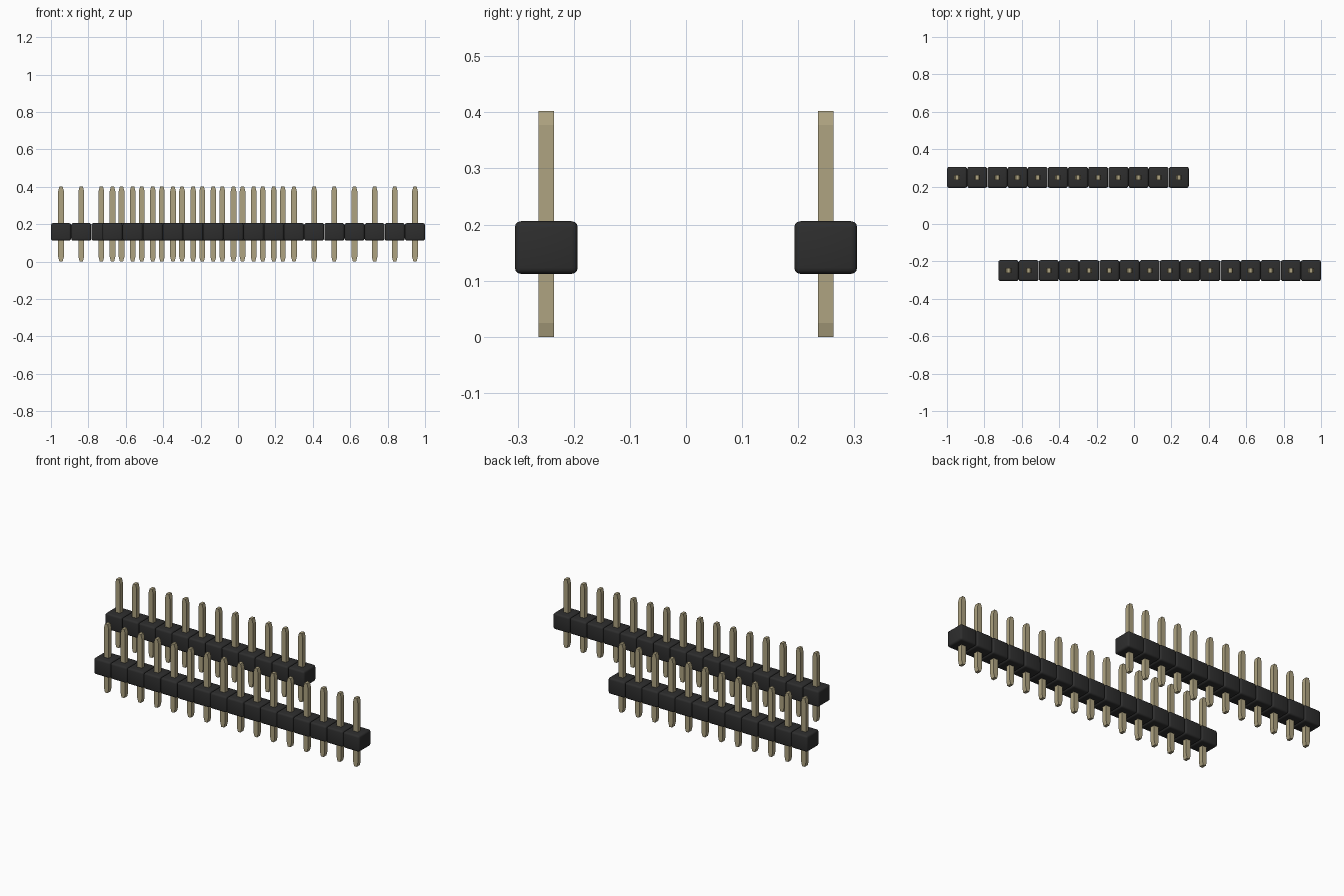
import bpy, bmesh

if "Cube" in bpy.data.objects:
    bpy.data.objects.remove(bpy.data.objects["Cube"])

PITCH = 1.725 / 16
ROW_Y = 0.249


def material(name, rgb):
    m = bpy.data.materials.new(name)
    m.diffuse_color = (*rgb, 1)
    m.use_nodes = True
    m.node_tree.nodes["Principled BSDF"].inputs["Base Color"].default_value = m.diffuse_color
    return m


black = material("black plastic", (0.027, 0.027, 0.027))
brass = material("pale brass", (0.43, 0.37, 0.22))


def finish(bm, name, mat):
    bmesh.ops.recalc_face_normals(bm, faces=bm.faces)
    mesh = bpy.data.meshes.new(name)
    bm.to_mesh(mesh)
    bm.free()
    mesh.materials.append(mat)
    return mesh


def housing_mesh():
    # One plastic cell with rounded edges
    bm = bmesh.new()
    bmesh.ops.create_cube(bm, size=1)
    bmesh.ops.scale(bm, vec=(PITCH - 0.001, 0.112, 0.094), verts=bm.verts)
    bmesh.ops.bevel(bm, geom=bm.edges[:], offset=0.011, segments=3,
                    profile=0.5, affect='EDGES')
    return finish(bm, "housing", black)


def pin_mesh():
    # Square pin whose tips narrow along x only
    bm = bmesh.new()
    half_y = 0.0135
    sections = [(0, 0.0085), (0.025, 0.015), (0.377, 0.015), (0.402, 0.0085)]
    rings = [[bm.verts.new((sx * hx, sy * half_y, z))
              for sx, sy in ((-1, -1), (1, -1), (1, 1), (-1, 1))]
             for z, hx in sections]
    for a, b in zip(rings, rings[1:]):
        for i in range(4):
            j = (i + 1) % 4
            bm.faces.new((a[i], a[j], b[j], b[i]))
    bm.faces.new(rings[0][::-1])
    bm.faces.new(rings[-1])
    return finish(bm, "pin", brass)


housing, pin = housing_mesh(), pin_mesh()


def place(name, mesh, loc):
    ob = bpy.data.objects.new(name, mesh)
    ob.location = loc
    bpy.context.collection.objects.link(ob)
    return ob


def header_row(label, count, start_x, y):
    for i in range(count):
        x = start_x + (i + 0.5) * PITCH
        place(f"{label}_housing_{i + 1}", housing, (x, y, 0.159))
        place(f"{label}_pin_{i + 1}", pin, (x, y, 0))


# Long front row ends at the right, short back row starts at the left
header_row("front", 16, 1 - 16 * PITCH, -ROW_Y)
header_row("back", 12, -1, ROW_Y)

# Smooth the rounded housing edges
first = bpy.data.objects["front_housing_1"]
bpy.context.view_layer.objects.active = first
first.select_set(True)
bpy.ops.object.shade_smooth_by_angle()
